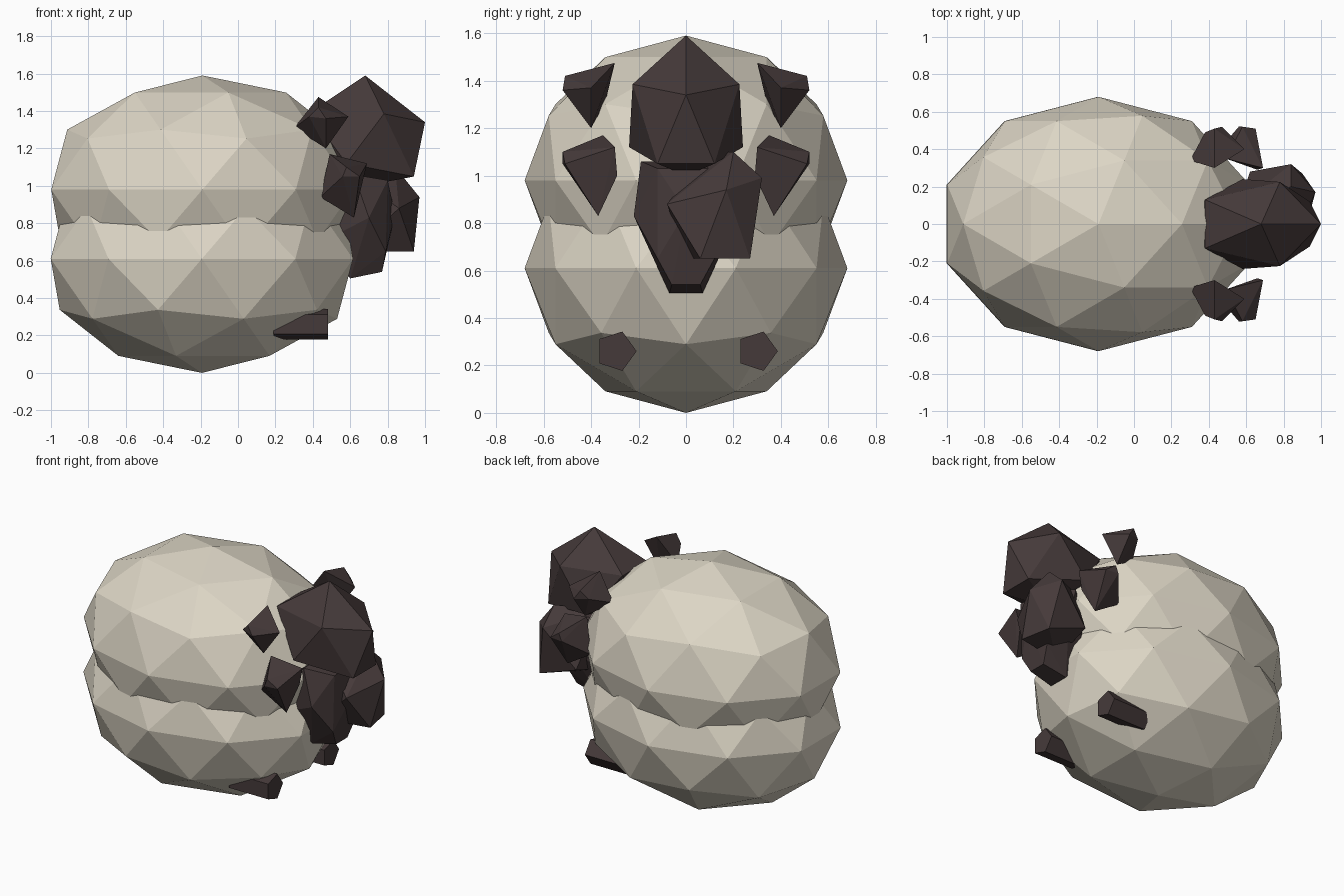
import bpy, bmesh, math
from mathutils import Matrix

if "Cube" in bpy.data.objects:
    bpy.data.objects.remove(bpy.data.objects["Cube"])


def material(name, rgb):
    m = bpy.data.materials.new(name)
    m.diffuse_color = (*rgb, 1)
    m.use_nodes = True
    m.node_tree.nodes["Principled BSDF"].inputs["Base Color"].default_value = m.diffuse_color
    return m


wool = material("cream wool", (0.72, 0.67, 0.56))
dark = material("dark brown skin", (0.060, 0.042, 0.042))


def finish(name, bm, mat):
    bmesh.ops.recalc_face_normals(bm, faces=bm.faces)
    me = bpy.data.meshes.new(name)
    bm.to_mesh(me)
    bm.free()
    me.materials.append(mat)
    ob = bpy.data.objects.new(name, me)
    bpy.context.collection.objects.link(ob)
    return ob


def ball(name, center, radii, mat):
    bm = bmesh.new()
    bmesh.ops.create_icosphere(bm, subdivisions=2, radius=1)
    bmesh.ops.transform(bm, verts=bm.verts,
                        matrix=Matrix.Translation(center) @ Matrix.Diagonal((*radii, 1)))
    return finish(name, bm, mat)


def faceted(name, points, mat, side=1):
    """Convex chunk around a few corner points; side=-1 mirrors it in y."""
    bm = bmesh.new()
    for x, y, z in points:
        bm.verts.new((x, y * side, z))
    res = bmesh.ops.convex_hull(bm, input=bm.verts)
    loose = [v for v in bm.verts if not v.link_faces]
    bmesh.ops.delete(bm, geom=loose, context='VERTS')
    return finish(name, bm, mat)


def both(points):
    """Add the mirrored twin of every off-centre point."""
    return points + [(x, -y, z) for x, y, z in points if y]


# woolly body: two stacked faceted ellipsoids
ball("lower_body", (-0.193, 0, 0.61), (0.85, 0.68, 0.61), wool)
ball("upper_body", (-0.19, 0, 0.98), (0.85, 0.68, 0.61), wool)

# forehead
faceted("forehead", both([
    (0.68, 0, 1.59), (1.0, 0, 1.34), (0.78, 0.225, 1.385), (0.38, 0.13, 1.39),
    (0.94, 0.12, 1.05), (0.58, 0.24, 1.12), (0.34, 0, 1.2), (0.68, 0, 1.0)]), dark)

# muzzle: central chunk plus an offset chunk on the far side
faceted("muzzle", both([
    (0.6, 0.07, 0.505), (0.77, 0.06, 0.54), (0.79, 0.12, 0.65), (0.7, 0.22, 0.83),
    (0.84, 0, 0.85), (0.62, 0.19, 1.06), (0.45, 0.12, 0.7), (0.8, 0.12, 1.03),
    (0.42, 0, 0.95)]), dark)
faceted("nose", [
    (0.97, 0.17, 0.94), (0.94, 0.06, 0.65), (0.90, 0.27, 0.65), (0.84, 0.32, 0.99),
    (0.86, -0.08, 0.88), (0.84, 0.2, 1.10), (0.62, 0.28, 0.75), (0.56, 0.1, 1.1),
    (0.62, 0.0, 0.65)], dark)

# ears and cheek tufts, mirrored left and right
for label, side in (("left", 1), ("right", -1)):
    faceted(label + "_ear", [
        (0.43, 0.30, 1.475), (0.43, 0.51, 1.42), (0.47, 0.52, 1.36), (0.38, 0.49, 1.37),
        (0.59, 0.40, 1.37), (0.47, 0.40, 1.20), (0.30, 0.34, 1.31)], dark, side)
    faceted(label + "_cheek_tuft", [
        (0.49, 0.35, 1.17), (0.69, 0.30, 1.12), (0.66, 0.29, 1.0), (0.62, 0.37, 0.83),
        (0.44, 0.38, 0.94), (0.58, 0.52, 1.10), (0.56, 0.52, 1.05), (0.65, 0.51, 1.05)],
        dark, side)

# feet: five-sided stubs pointing forward along x
for label, y in (("left", 0.30), ("right", -0.295)):
    ring = [(y + 0.087 * math.cos(a), 0.26 + 0.087 * math.sin(a))
            for a in (math.tau * i / 5 for i in range(5))]
    faceted(label + "_foot", [(x, v, z) for x in (0.19, 0.48) for v, z in ring], dark)
